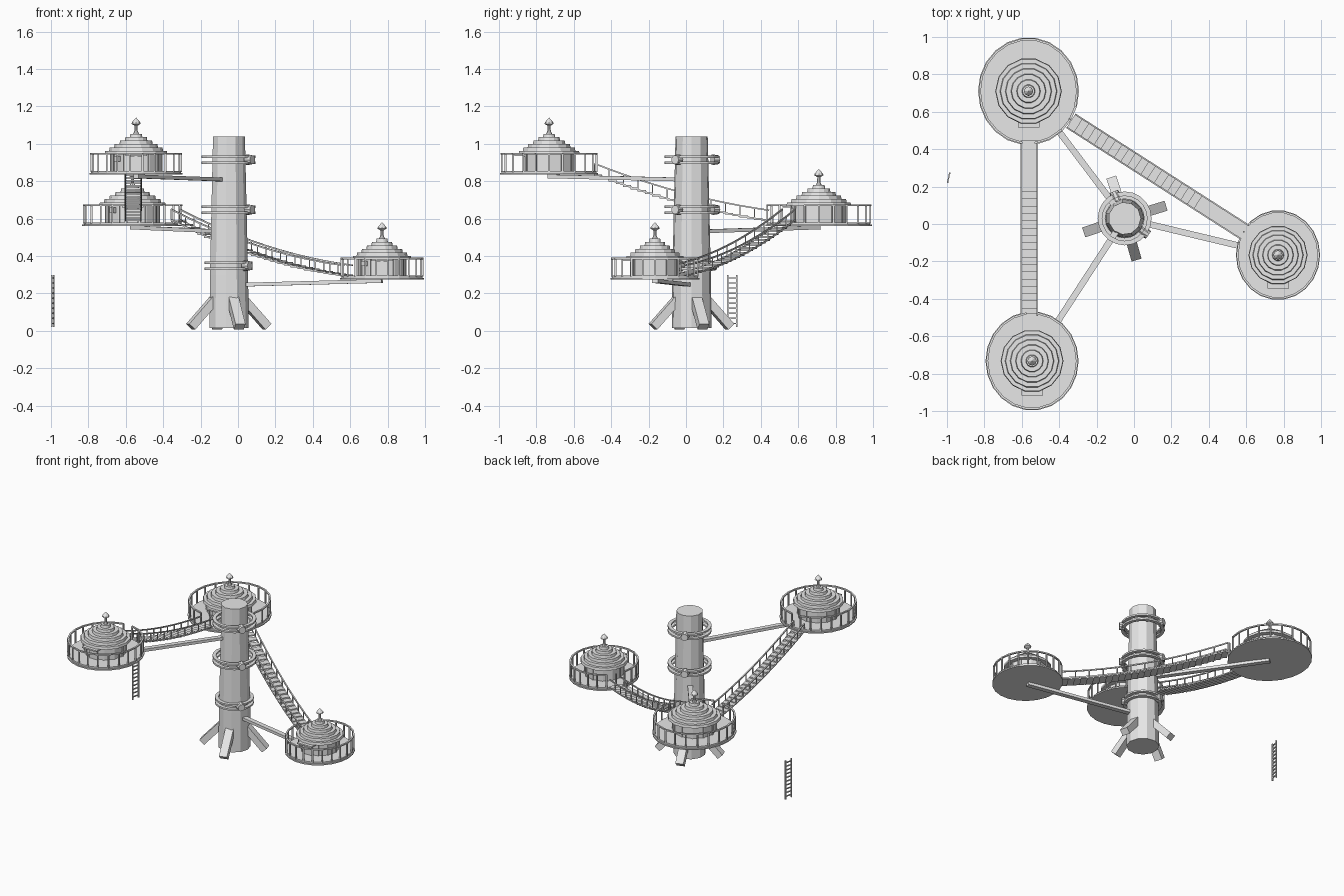
import bpy, bmesh, math
from mathutils import Vector, Matrix

if "Cube" in bpy.data.objects:
    bpy.data.objects.remove(bpy.data.objects["Cube"])

mat = bpy.data.materials.new("pale grey")
mat.diffuse_color = (0.8, 0.8, 0.8, 1)
mat.use_nodes = True
mat.node_tree.nodes["Principled BSDF"].inputs["Base Color"].default_value = mat.diffuse_color
CX, CY = -0.05, 0.03  # trunk axis


def finish(bm, name):
    bmesh.ops.recalc_face_normals(bm, faces=bm.faces)
    me = bpy.data.meshes.new(name)
    bm.to_mesh(me)
    bm.free()
    me.materials.append(mat)
    ob = bpy.data.objects.new(name, me)
    bpy.context.collection.objects.link(ob)
    return ob


def box(bm, c, size, rot=0.0):
    m = Matrix.Translation(c) @ Matrix.Rotation(rot, 4, 'Z') @ Matrix.Diagonal((*size, 1))
    bmesh.ops.create_cube(bm, size=1, matrix=m)


def bar(bm, a, b, w, h):
    """Square beam between two points."""
    a, b = Vector(a), Vector(b)
    d = b - a
    x = d.normalized()
    up = Vector((0, 0, 1)) if abs(x.z) < 0.99 else Vector((1, 0, 0))
    y = up.cross(x).normalized()
    r = Matrix((x, y, x.cross(y))).transposed().to_4x4()
    m = Matrix.Translation((a + b) / 2) @ r @ Matrix.Diagonal((d.length, w, h, 1))
    bmesh.ops.create_cube(bm, size=1, matrix=m)


def lathe(bm, profile, n, c, sx=1, sy=1, closed=False):
    """Spin (radius, z) points round a vertical axis, capping the ends."""
    rings = [[bm.verts.new((c[0] + r * sx * math.cos(math.tau * i / n),
                            c[1] + r * sy * math.sin(math.tau * i / n), c[2] + z))
              for i in range(n)] for r, z in profile]
    pairs = list(zip(rings, rings[1:]))
    if closed:
        pairs.append((rings[-1], rings[0]))
    else:
        bm.faces.new(rings[0])
        bm.faces.new(rings[-1])
    for p, q in pairs:
        for i in range(n):
            j = (i + 1) % n
            bm.faces.new((p[i], p[j], q[j], q[i]))


# Trunk
bm = bmesh.new()
lathe(bm, [(0.107, 0.015), (0.104, 0.3), (0.096, 0.65), (0.087, 1.04)], 11, (CX, CY, 0))
finish(bm, "trunk")

# Splayed roots
bm = bmesh.new()
for k in range(4):
    a = math.radians(-74 + 91 * k)
    u = Vector((math.cos(a), math.sin(a), 0))
    o = Vector((CX, CY, 0))
    bar(bm, o + u * 0.07 + Vector((0, 0, 0.18)), o + u * 0.215 + Vector((0, 0, 0.022)), 0.055, 0.045)
finish(bm, "roots")

# Paired hoops round the trunk with round knobs
for z, r in ((0.348, 0.122), (0.648, 0.138), (0.915, 0.138)):
    bm = bmesh.new()
    for dz in (-0.016, 0.016):
        lathe(bm, [(r + 0.006, dz - 0.006), (r + 0.006, dz + 0.006),
                   (r - 0.018, dz + 0.006), (r - 0.018, dz - 0.006)],
              20, (CX, CY, z), closed=True)
    finish(bm, "trunk_hoops")
    bm = bmesh.new()
    for deg in (-35, 112):
        a = math.radians(deg)
        m = (Matrix.Translation((CX + r * math.cos(a), CY + r * math.sin(a), z))
             @ Matrix.Rotation(a, 4, 'Z') @ Matrix.Rotation(math.pi / 2, 4, 'Y'))
        bmesh.ops.create_cone(bm, cap_ends=True, segments=10, radius1=0.03,
                              radius2=0.024, depth=0.035, matrix=m)
    finish(bm, "hoop_knobs")


def hut(x, y, z, rx, ry, roof, gates):
    o = (x, y, z)
    # Round deck
    bm = bmesh.new()
    lathe(bm, [(1, 0), (1, 0.009), (0.965, 0.009), (0.965, 0.02)], 22, o, rx, ry)
    finish(bm, "deck")

    # Railing, open where a stair arrives
    bm = bmesh.new()
    n = 22

    def p(i, h):
        a = math.tau * i / n
        return Vector((x + 0.965 * rx * math.cos(a), y + 0.965 * ry * math.sin(a), z + h))
    for i in range(n):
        bar(bm, p(i, 0.015), p(i, 0.112), 0.009, 0.009)
        mid = math.degrees(math.tau * (i + 0.5) / n)
        if all(abs((mid - g + 180) % 360 - 180) > 10 for g in gates):
            bar(bm, p(i, 0.112), p(i + 1, 0.112), 0.011, 0.009)
    finish(bm, "railing")

    # Twelve-sided wall with corner battens, door and window
    bm = bmesh.new()
    rw = roof * 0.81
    lathe(bm, [(rw, 0.018), (rw, 0.118)], 12, o)
    for i in range(12):
        a = math.tau * i / 12
        box(bm, (x + rw * math.cos(a), y + rw * math.sin(a), z + 0.066), (0.008, 0.008, 0.096), a)
    finish(bm, "hut_wall")
    bm = bmesh.new()
    box(bm, (x, y - rw, z + 0.058), (0.06, 0.012, 0.078))
    box(bm, (x, y - rw - 0.025, z + 0.104), (0.115, 0.05, 0.01))
    finish(bm, "door_and_awning")
    bm = bmesh.new()
    a = math.radians(225)
    box(bm, (x + rw * math.cos(a), y + rw * math.sin(a), z + 0.085), (0.03, 0.03, 0.028), a)
    finish(bm, "window")

    # Stepped roof
    bm = bmesh.new()
    prof = []
    for k, f in enumerate((1, 0.86, 0.7, 0.53, 0.36, 0.2)):
        h = 0.108 + 0.0185 * k
        prof += [(roof * f, h), (roof * (f - 0.02), h + 0.0185)]
    lathe(bm, prof, 14, o)
    finish(bm, "stepped_roof")

    # Pointed finial
    bm = bmesh.new()
    lathe(bm, [(0.017, 0.215), (0.009, 0.235), (0.008, 0.262), (0.025, 0.272),
               (0.022, 0.281), (0.001, 0.305)], 8, o)
    finish(bm, "finial")


hut(-0.545, -0.732, 0.835, 0.249, 0.265, 0.168, (90,))
hut(-0.564, 0.71, 0.56, 0.270, 0.288, 0.178, (-90, -34))
hut(0.770, -0.166, 0.275, 0.225, 0.240, 0.158, (146,))

# Beams holding the decks
for a, b in (((CX, CY, 0.808), (-0.545, -0.732, 0.826)),
             ((CX, CY, 0.530), (-0.564, 0.71, 0.553)),
             ((CX, CY, 0.245), (0.770, -0.166, 0.267))):
    bm = bmesh.new()
    bar(bm, a, b, 0.034, 0.02)
    finish(bm, "support_beam")


def stair(a, b, sag, steps):
    a, b = Vector(a), Vector(b)
    d = (b - a).to_2d()
    rot = math.atan2(d.y, d.x)
    side = Vector((-math.sin(rot), math.cos(rot), 0))

    def at(t):
        return a.lerp(b, t) - Vector((0, 0, sag * 4 * t * (1 - t)))
    # Treads
    bm = bmesh.new()
    for i in range(steps):
        box(bm, at((i + 0.5) / steps), (d.length / steps * 1.12, 0.08, 0.009), rot)
    finish(bm, "stair_treads")
    # Hanging handrails, posts and side ropes
    bm = bmesh.new()
    for s in (-0.042, 0.042):
        off = side * s
        up = Vector((0, 0, 0.055))
        for i in range(12):
            p, q = at(i / 12) + off, at((i + 1) / 12) + off
            bar(bm, p + up, q + up, 0.008, 0.008)
            bar(bm, p, q, 0.006, 0.008)
            bar(bm, p, p + up, 0.006, 0.006)
    finish(bm, "stair_handrails")


stair((-0.56, -0.49, 0.84), (-0.56, 0.445, 0.59), 0.03, 24)
stair((-0.335, 0.55, 0.595), (0.59, -0.042, 0.295), 0.045, 26)

# Free-standing ladder
bm = bmesh.new()
foot = (Vector((-0.996, 0.222, 0)), Vector((-0.986, 0.272, 0)))
for f in foot:
    bar(bm, f + Vector((0, 0, 0.02)), f + Vector((0, 0, 0.30)), 0.008, 0.008)
for i in range(10):
    h = Vector((0, 0, 0.04 + 0.027 * i))
    bar(bm, foot[0] + h, foot[1] + h, 0.007, 0.007)
finish(bm, "ladder")
